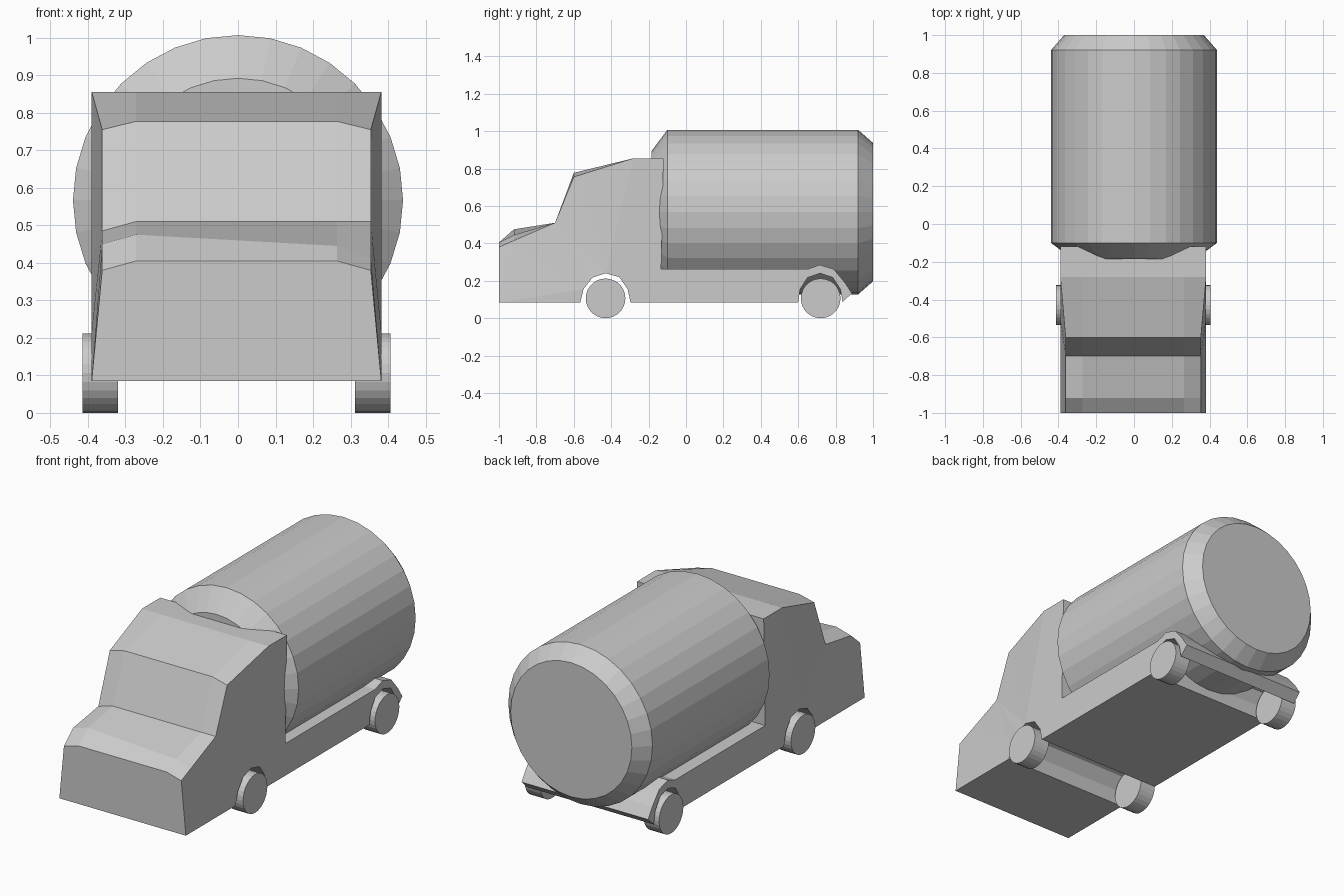
import bpy, bmesh
from math import sin, cos, tau

if "Cube" in bpy.data.objects:
    bpy.data.objects.remove(bpy.data.objects["Cube"])

CX = -0.004  # body and wheels sit slightly left of the drum axis


def finish(bm, name):
    bmesh.ops.recalc_face_normals(bm, faces=bm.faces)
    mesh = bpy.data.meshes.new(name)
    bm.to_mesh(mesh)
    bm.free()
    obj = bpy.data.objects.new(name, mesh)
    bpy.context.collection.objects.link(obj)
    return obj


def lathe_x_or_y(name, rings, centre, sides, axis):
    """Closed solid of rings (position, radius) along the x or y axis."""
    bm = bmesh.new()
    loops = []
    for pos, r in rings:
        loop = []
        for i in range(sides):
            a = tau * i / sides
            u, z = centre[0] + r * sin(a), centre[1] + r * cos(a)
            loop.append(bm.verts.new((u, pos, z) if axis == 'y' else (pos, u, z)))
        loops.append(loop)
    for a, b in zip(loops, loops[1:]):
        for i in range(sides):
            j = (i + 1) % sides
            bm.faces.new((a[i], a[j], b[j], b[i]))
    bm.faces.new(loops[0])
    bm.faces.new(loops[-1])
    return finish(bm, name)


# Mixer drum: cylinder with a coned front and rear
lathe_x_or_y("mixer_drum", [(-0.185, 0.325), (-0.10, 0.44), (0.92, 0.44), (1.0, 0.37)],
             (0, 0.567), 32, 'y')

# Body: side outline swept across four columns; the nose columns drop at the corners
WIDE, NOSE, INNER = 0.386, 0.358, 0.268
nose = [  # y, then z for left edge, left inner, right inner, right edge
    (-1.0, (0.38, 0.405, 0.405, 0.38)),
    (-0.92, (0.45, 0.475, 0.445, 0.415)),
    (-0.70, (0.485, 0.51, 0.51, 0.51)),
    (-0.60, (0.755, 0.777, 0.777, 0.755)),
]
rest = [
    # roof, cab back and bed
    (-0.28, 0.855), (-0.12, 0.855), (-0.133, 0.262), (0.65, 0.262),
    # rear fender, outside then wheel arch inside
    (0.715, 0.285), (0.79, 0.262), (0.85, 0.19), (0.887, 0.133), (0.838, 0.087),
    (0.825, 0.155), (0.785, 0.217), (0.717, 0.24), (0.65, 0.217), (0.61, 0.155), (0.60, 0.085),
    # underside and front wheel arch
    (-0.297, 0.085), (-0.312, 0.155), (-0.357, 0.22), (-0.43, 0.24),
    (-0.50, 0.217), (-0.548, 0.155), (-0.565, 0.085), (-1.0, 0.085),
]
sections = [(NOSE, y, z) for y, z in nose] + [(WIDE, y, (z,) * 4) for y, z in rest]
bm = bmesh.new()
rows = []
for half, y, zs in sections:
    xs = (-half, -INNER, INNER, half)
    rows.append([bm.verts.new((CX + x, y, z)) for x, z in zip(xs, zs)])
for a, b in zip(rows, rows[1:] + rows[:1]):
    for i in range(3):
        bm.faces.new((a[i], a[i + 1], b[i + 1], b[i]))
side_faces = [bm.faces.new([r[i] for r in rows]) for i in (0, 3)]
bmesh.ops.recalc_face_normals(bm, faces=bm.faces)
bmesh.ops.triangulate(bm, faces=side_faces)
finish(bm, "cab_and_chassis")

# Wheels
for end, y in (("front", -0.43), ("rear", 0.72)):
    for side, s in (("left", -1), ("right", 1)):
        lathe_x_or_y(f"{end}_{side}_wheel",
                     [(CX + s * 0.316, 0.106), (CX + s * 0.41, 0.106)],
                     (y, 0.106), 28, 'x')
